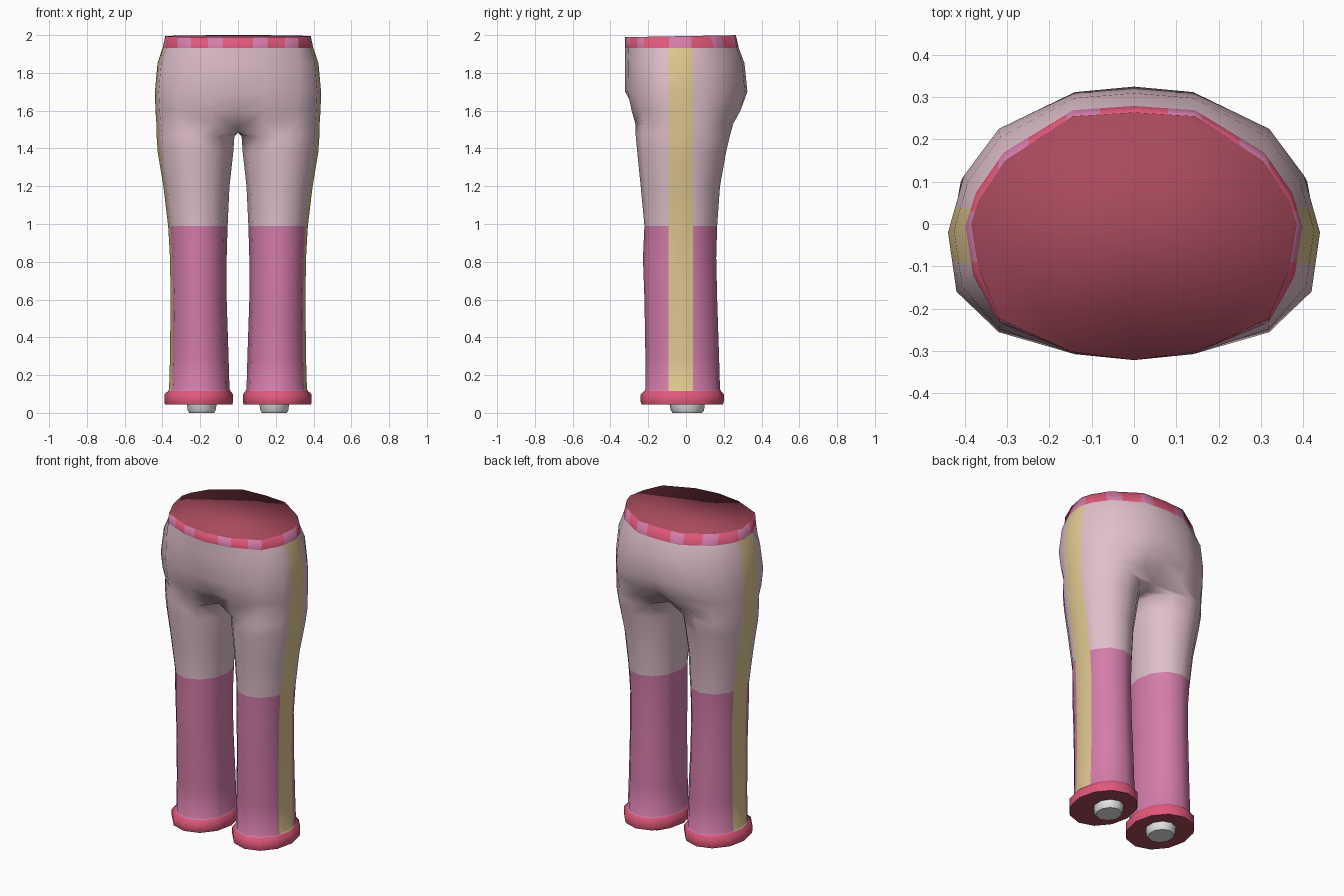
import bpy, bmesh, math

if "Cube" in bpy.data.objects:
    bpy.data.objects.remove(bpy.data.objects["Cube"])


def material(name, hexcode):
    m = bpy.data.materials.new(name)
    rgb = [int(hexcode[i:i + 2], 16) / 255 for i in (0, 2, 4)]
    m.diffuse_color = [c / 12.92 if c < .04045 else ((c + .055) / 1.055) ** 2.4 for c in rgb] + [1]
    m.use_nodes = True
    m.node_tree.nodes["Principled BSDF"].inputs["Base Color"].default_value = m.diffuse_color
    return m


CLOTH = material("pale_pink_cloth", "DFC0CA")
PINK = material("pink_cloth", "D47CAA")
YELLOW = material("yellow_stripe", "DFC890")
RED = material("red_trim", "E0587A")
DARK = material("dark_red_lining", "A84A5C")
WHITE = material("white_peg", "E6E6E6")


def finish(name, bm, mats, rule=None, angle=180):
    """Turn a right-half bmesh into a mirrored, smooth object."""
    bm.normal_update()
    for f in bm.faces:
        f.smooth = True
        if rule:
            f.material_index = rule(f)
    me = bpy.data.meshes.new(name)
    bm.to_mesh(me)
    bm.free()
    for m in mats:
        me.materials.append(m)
    if angle < 180:
        me.set_sharp_from_angle(angle=math.radians(angle))
    ob = bpy.data.objects.new(name, me)
    bpy.context.collection.objects.link(ob)
    mod = ob.modifiers.new("mirror", "MIRROR")
    mod.use_clip = True
    mod.merge_threshold = 0.0005
    return ob


def bridge(bm, low, high, closed=False):
    n = len(low)
    for i in range(n if closed else n - 1):
        j = (i + 1) % n
        bm.faces.new((low[i], low[j], high[j], high[i]))


def cut(bm, co, no):
    bmesh.ops.bisect_plane(bm, geom=bm.verts[:] + bm.edges[:] + bm.faces[:],
                           plane_co=co, plane_no=no, dist=1e-5)


def oval(bm, z, x0, x1, y0, y1, n=12):
    """Ring starting at the front inner side and running round the outside."""
    cx, rx, cy, ry = (x0 + x1) / 2, (x1 - x0) / 2, (y0 + y1) / 2, (y1 - y0) / 2
    ring = []
    for k in range(n):
        a = 2 * math.pi * (k - 1) / n
        ring.append(bm.verts.new((cx + rx * math.sin(a), cy - ry * math.cos(a), z)))
    return ring


# Half outlines from front centre, round the side, to back centre
HIP = [(0, -.322), (.14, -.308), (.32, -.256), (.42, -.16), (.44, -.02),
       (.402, .115), (.32, .225), (.14, .312), (0, .325)]
WAIST = [(0, -.322), (.15, -.302), (.318, -.225), (.367, -.11), (.385, 0),
         (.365, .06), (.305, .15), (.145, .255), (0, .264)]
SEAT = [(0, -.268), (.14, -.288), (.315, -.242), (.415, -.15), (.437, -.02),
        (.405, .11), (.325, .215), (.14, .288), (0, .272)]
CROTCH = [(0, -.19), (.13, -.268), (.31, -.232), (.41, -.13), (.432, -.02),
          (.41, .10), (.32, .20), (.13, .25), (0, .165)]


def waist_ring(bm, t, z, tilt=0.0):
    """Outline between waist (t=0) and hip (t=1)."""
    return [bm.verts.new((w[0] + (h[0] - w[0]) * t, w[1] + (h[1] - w[1]) * t,
                          z + tilt * w[1])) for w, h in zip(WAIST, HIP)]


# Trousers: cuff and leg rings, crotch, then hip rings
bm = bmesh.new()
LEG = [(.045, .03, .387, -.236, .196), (.06, .026, .39, -.24, .2),
       (.098, .026, .39, -.24, .2), (.116, .04, .37, -.22, .185),
       (.125, .045, .365, -.215, .18), (.3, .05, .36, -.215, .175),
       (.6, .06, .357, -.22, .165), (.82, .06, .36, -.228, .16),
       (.99, .055, .37, -.22, .165), (1.2, .045, .395, -.24, .18),
       (1.38, .025, .425, -.258, .212), (1.465, .019, .431, -.266, .232)]
legs = [oval(bm, *r) for r in LEG]
for a, b in zip(legs, legs[1:]):
    bridge(bm, a, b, True)
crotch = [bm.verts.new((x, y, 1.53 if x else 1.5)) for x, y in CROTCH]
under = [bm.verts.new((0, y, 1.482)) for y in (.09, -.01, -.11)]
bridge(bm, legs[-1], crotch + under, True)
rings = [crotch, [bm.verts.new((x, y, 1.6)) for x, y in SEAT],
         waist_ring(bm, 1, 1.7), waist_ring(bm, .75, 1.85), waist_ring(bm, .25, 1.932)]
for a, b in zip(rings, rings[1:]):
    bridge(bm, a, b)
for y in (-.092, .038):
    cut(bm, (0, y, 0), (0, 1, 0))


def trouser_colour(f):
    c = f.calc_center_median()
    if c.z < .116:
        return 3
    if c.x > .27 and -.092 < c.y < .038:
        return 2
    return 1 if c.z < .99 else 0


finish("trousers_with_cuffs", bm, [CLOTH, PINK, YELLOW, RED], trouser_colour)

# Dark undersides of the cuffs
bm = bmesh.new()
bm.faces.new(oval(bm, *LEG[0])[::-1])
finish("cuff_undersides", bm, [DARK])

# Checked waistband, closed by a dark lining level with its rim
bm = bmesh.new()
low, top = waist_ring(bm, .25, 1.932), waist_ring(bm, 0, 1.995, .018)
bridge(bm, low, top)
for x in (.08, .16, .25, .32):
    cut(bm, (x, 0, 0), (1, 0, 0))
for y in (-.09, .03):
    cut(bm, (0, y, 0), (0, 1, 0))
rim = [e for e in bm.edges if e.is_boundary and
       all(v.co.z > 1.98 for v in e.verts)]
ends = [v for v in bm.verts if v.co.z > 1.98 and v.co.x < 1e-5]
rim.append(bm.edges.new(ends))
lining = bmesh.ops.contextual_create(bm, geom=rim)["faces"]
bm.normal_update()
for f in lining:
    if f.normal.z < 0:
        f.normal_flip()


def check_colour(f):
    c = f.calc_center_median()
    if f.normal.z > .9:
        return 2
    if c.x < .32:
        return sum(c.x > x for x in (.08, .16, .25)) % 2
    return 1 if -.09 < c.y < .03 else 0


finish("waistband", bm, [RED, PINK, DARK], check_colour)

# Pegs under the legs
bm = bmesh.new()
PEG = [(0, .122, .262, -.07, .085), (.012, .115, .27, -.08, .095), (.05, .108, .275, -.088, .1)]
rings = [oval(bm, *r, n=10) for r in PEG]
for a, b in zip(rings, rings[1:]):
    bridge(bm, a, b, True)
bm.faces.new(rings[0][::-1])
finish("pegs", bm, [WHITE], angle=40)
